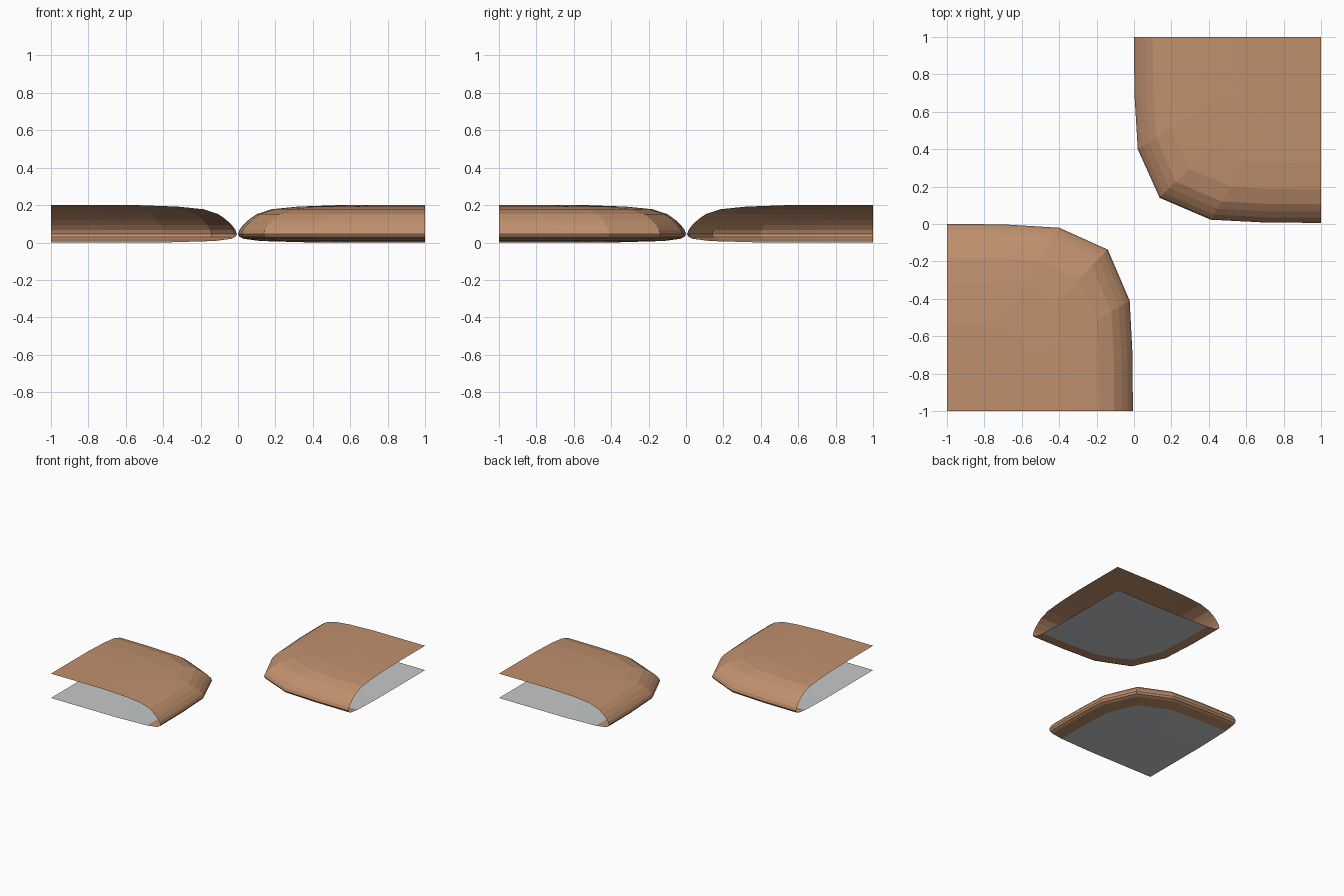
import bpy, bmesh

if "Cube" in bpy.data.objects:
    bpy.data.objects.remove(bpy.data.objects["Cube"])

def material(name, rgb):
    m = bpy.data.materials.new(name)
    m.diffuse_color = (*rgb, 1)
    m.use_nodes = True
    m.node_tree.nodes["Principled BSDF"].inputs["Base Color"].default_value = m.diffuse_color
    return m

brown = material("warm brown", (0.53, 0.28, 0.155))
grey = material("light grey", (0.56, 0.58, 0.59))

# plan outline of the rounded edge, running around the inner corner
OUTLINE = [(0, 1), (0.002, 0.7), (0.02, 0.4), (0.137, 0.14),
           (0.41, 0.023), (0.7, 0.008), (1, 0.006)]
# edge cross-sections as (inset, height)
SHELL = [(0.12, 0.008), (0.03, 0.02), (0.008, 0.03), (0, 0.045), (0.008, 0.068),
         (0.028, 0.094), (0.06, 0.124), (0.1, 0.152), (0.18, 0.178),
         (0.32, 0.192), (0.54, 0.2)]
BASE = [(0.4, 0.0), (0.12, 0.008)]


def build(name, profile, cap_ring, mat, mirrored):
    """Sweep a profile round the outline, shrinking towards the open corner (1, 1)."""
    bm = bmesh.new()

    def vert(x, y, z):
        return bm.verts.new((-y, -x, z) if mirrored else (x, y, z))

    rings = [[vert(1 - (1 - x) * (1 - d), 1 - (1 - y) * (1 - d), z)
              for x, y in OUTLINE] for d, z in profile]
    for lo, hi in zip(rings, rings[1:]):
        for i in range(len(OUTLINE) - 1):
            bm.faces.new((lo[i], lo[i + 1], hi[i + 1], hi[i]))
    # flat panel out to the open corner
    panel = rings[cap_ring] + [vert(1, 1, profile[cap_ring][1])]
    bm.faces.new(panel if cap_ring == -1 else panel[::-1])
    if mirrored:
        bmesh.ops.reverse_faces(bm, faces=bm.faces[:])
    me = bpy.data.meshes.new(name)
    bm.to_mesh(me)
    bm.free()
    me.materials.append(mat)
    bpy.context.collection.objects.link(bpy.data.objects.new(name, me))


# two open-ended cushion pieces, mirrored across the diagonal
for side, mirrored in (("back_right", False), ("front_left", True)):
    build(side + "_shell", SHELL, -1, brown, mirrored)
    build(side + "_base", BASE, 0, grey, mirrored)
